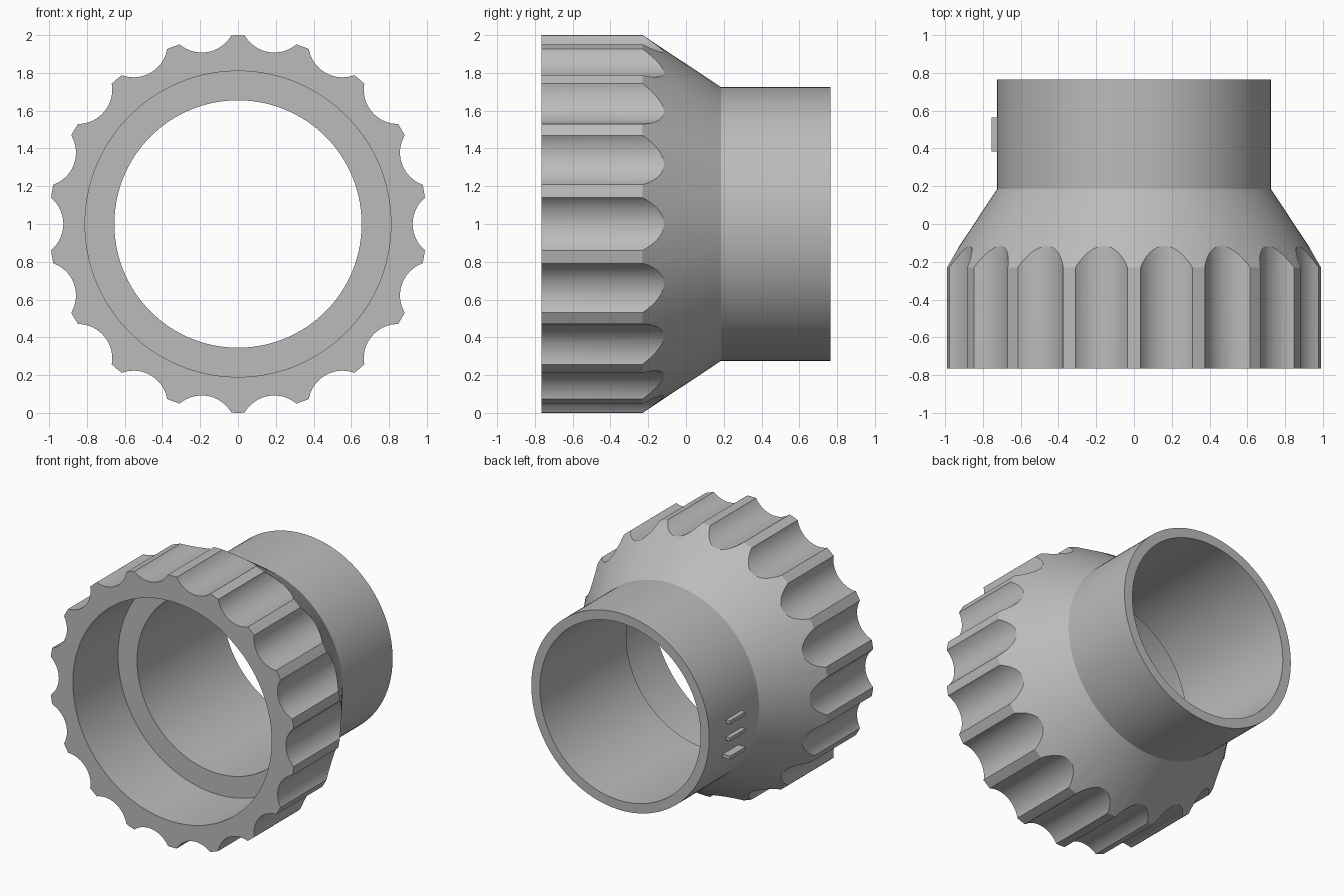
import bpy, bmesh, math
from mathutils import Matrix, Vector

cube = bpy.data.objects.get("Cube")
if cube:
    bpy.data.objects.remove(cube, do_unlink=True)

CENTRE = Vector((0, 0, 1))
FLUTES = 18

grey = bpy.data.materials.new("plain grey")
grey.use_nodes = True
colour = (0.5, 0.5, 0.5, 1)
grey.diffuse_color = colour
grey.node_tree.nodes["Principled BSDF"].inputs["Base Color"].default_value = colour


def make_object(name, bm):
    bmesh.ops.recalc_face_normals(bm, faces=bm.faces)
    mesh = bpy.data.meshes.new(name)
    bm.to_mesh(mesh)
    bm.free()
    mesh.materials.append(grey)
    obj = bpy.data.objects.new(name, mesh)
    bpy.context.collection.objects.link(obj)
    return obj


def select_only(obj):
    bpy.ops.object.select_all(action='DESELECT')
    obj.select_set(True)
    bpy.context.view_layer.objects.active = obj


# Stepped hollow body: (radius, y) profile revolved around the y axis
profile = [(0.81, -0.765), (1.0, -0.765), (1.0, -0.23), (0.725, 0.185),
           (0.725, 0.765), (0.655, 0.765), (0.655, -0.24), (0.81, -0.24)]
bm = bmesh.new()
verts = [bm.verts.new((0, y, 1 + r)) for r, y in profile]
edges = [bm.edges.new((v, verts[(i + 1) % len(verts)])) for i, v in enumerate(verts)]
bmesh.ops.spin(bm, geom=verts + edges, cent=CENTRE, axis=(0, 1, 0),
               angle=math.tau, steps=FLUTES * 8, use_duplicate=False)
bmesh.ops.remove_doubles(bm, verts=bm.verts, dist=1e-4)
body = make_object("fluted_collar_and_tube", bm)

# Round grip flutes, cut by a ring of cylinders
bm = bmesh.new()
for i in range(FLUTES):
    angle = math.tau * (i + 0.5) / FLUTES
    spot = CENTRE + Vector((math.sin(angle), 0, math.cos(angle))) * 1.106
    bmesh.ops.create_cone(bm, cap_ends=True, segments=64, radius1=0.181, radius2=0.181,
                          depth=1.4, matrix=Matrix.Translation(spot + Vector((0, -0.4, 0)))
                          @ Matrix.Rotation(math.pi / 2, 4, 'X'))
cutter = make_object("flute_cutter", bm)
cutter.hide_render = True

cut = body.modifiers.new("flutes", 'BOOLEAN')
cut.operation = 'DIFFERENCE'
cut.solver = 'EXACT'
cut.object = cutter
select_only(body)
bpy.ops.object.modifier_apply(modifier=cut.name)
bpy.data.objects.remove(cutter, do_unlink=True)
bpy.ops.object.shade_smooth_by_angle(angle=math.radians(20))

# Small raised ridges on the side of the tube
for i, z in enumerate((1.045, 0.92, 0.785)):
    bm = bmesh.new()
    bmesh.ops.create_cube(bm, size=1, matrix=Matrix.Translation((-0.72, 0.475, z))
                          @ Matrix.Diagonal((0.07, 0.18, 0.025, 1)))
    make_object(f"raised_ridge_{i + 1}", bm)
